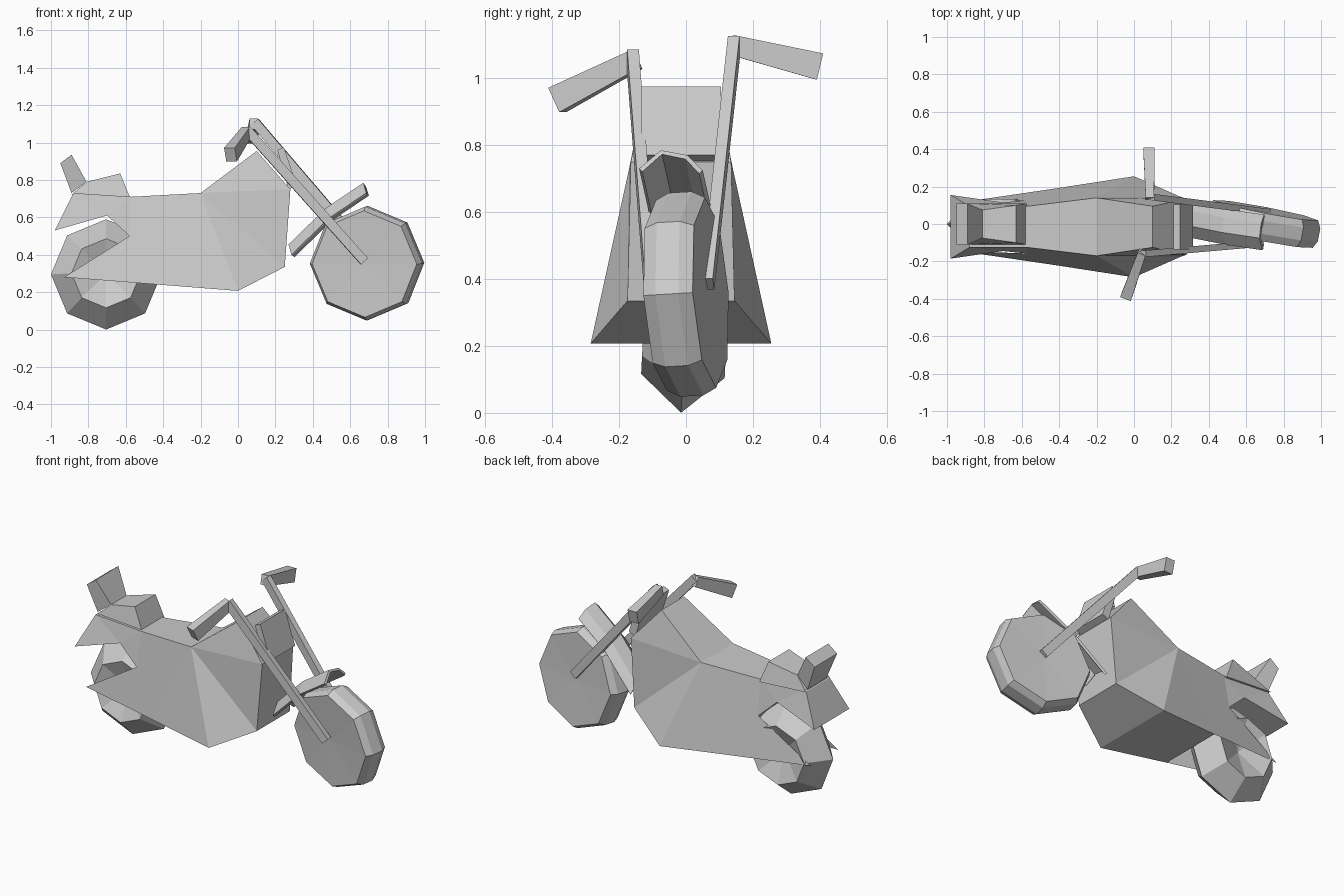
import bpy, bmesh, math
from mathutils import Vector, Matrix

cube = bpy.data.objects.get("Cube")
if cube:
    bpy.data.objects.remove(cube, do_unlink=True)

grey = bpy.data.materials.new("plain_grey")
grey.use_nodes = True
grey.diffuse_color = (0.6, 0.6, 0.6, 1)
grey.node_tree.nodes["Principled BSDF"].inputs["Base Color"].default_value = (0.6, 0.6, 0.6, 1)


def finish(name, bm, matrix=None):
    bmesh.ops.recalc_face_normals(bm, faces=bm.faces)
    mesh = bpy.data.meshes.new(name)
    bm.to_mesh(mesh)
    bm.free()
    mesh.materials.append(grey)
    ob = bpy.data.objects.new(name, mesh)
    if matrix:
        ob.matrix_world = matrix
    bpy.context.collection.objects.link(ob)
    return ob


def wheel(name, profile, matrix, sides=8):
    """Faceted lathe about the y axis; a radius of zero makes a hub point."""
    bm = bmesh.new()
    rings = []
    for y, r in profile:
        if r == 0:
            rings.append([bm.verts.new((0, y, 0))] * sides)
        else:
            angles = [math.tau * i / sides for i in range(sides)]
            rings.append([bm.verts.new((r * math.cos(a), y, r * math.sin(a))) for a in angles])
    for lower, upper in zip(rings, rings[1:]):
        for i in range(sides):
            j = (i + 1) % sides
            corners = [lower[i], lower[j], upper[j], upper[i]]
            bm.faces.new(list(dict.fromkeys(corners)))
    finish(name, bm, matrix)


def bar(name, start, end, width, height, flare=1.0):
    """Square bar between two points, optionally wider at its end."""
    start, end = Vector(start), Vector(end)
    axis = end - start
    bm = bmesh.new()
    bmesh.ops.create_cube(bm, size=1)
    for v in bm.verts:
        grow = flare if v.co.z > 0 else 1
        v.co = (v.co.x * width * grow, v.co.y * height * grow, v.co.z * axis.length)
    turn = axis.to_track_quat('Z', 'Y').to_matrix().to_4x4()
    finish(name, bm, Matrix.Translation((start + end) / 2) @ turn)


def slab(name, profile, widths, y_mid=0):
    """Side profile spanned across y, with a half width at every corner."""
    bm = bmesh.new()
    sides = [[bm.verts.new((x, y_mid + s * w, z)) for (x, z), w in zip(profile, widths)]
             for s in (-1, 1)]
    for side in sides:
        bm.faces.new(side)
    n = len(profile)
    for i in range(n):
        j = (i + 1) % n
        bm.faces.new((sides[0][i], sides[0][j], sides[1][j], sides[1][i]))
    finish(name, bm)


# Body shell: named corners of one half, mirrored across the middle
corners = {
    "tail": (-0.98, 0.17, 0.53), "rump": (-0.88, 0.11, 0.73),
    "saddle": (-0.57, 0.11, 0.71), "waist": (-0.2, 0.155, 0.73),
    "peak": (0.1, 0.11, 0.955), "head": (0.28, 0.15, 0.75),
    "chin": (0.25, 0.16, 0.335), "keel": (0, 0.27, 0.207),
    "belly": (-0.42, 0.205, 0.24), "arm": (-0.93, 0.13, 0.28),
    "hip": (-0.58, 0.142, 0.5), "arch": (-0.7, 0.13, 0.61),
}
side_faces = ["waist peak head", "waist head chin", "waist chin keel", "waist keel belly",
              "waist belly hip", "hip belly arm", "tail rump arch", "rump saddle arch",
              "saddle hip arch", "saddle waist hip"]
cross_loop = "tail rump saddle waist peak head chin keel belly hip arch tail".split()
bm = bmesh.new()
half = [{k: bm.verts.new((x, s * y - 0.015, z)) for k, (x, y, z) in corners.items()}
        for s in (-1, 1)]
for h in half:
    for face in side_faces:
        bm.faces.new([h[k] for k in face.split()])
for a, b in zip(cross_loop, cross_loop[1:]):
    bm.faces.new((half[0][a], half[0][b], half[1][b], half[1][a]))
finish("body_shell", bm)

# Seat, backrest and headlight panel
slab("seat", [(-0.89, 0.72), (-0.81, 0.79), (-0.63, 0.835), (-0.575, 0.7)],
     [0.11, 0.075, 0.1, 0.11])
slab("backrest", [(-0.89, 0.73), (-0.95, 0.89), (-0.89, 0.935), (-0.81, 0.79)],
     [0.09, 0.11, 0.11, 0.075])
slab("headlight_panel", [(0.21, 0.96), (0.245, 0.975), (0.315, 0.77), (0.27, 0.75)],
     [0.12] * 4, -0.015)

# Wheels: wide dished rear, narrow steered front
wheel("rear_wheel", [(-0.05, 0), (-0.125, 0.185), (0, 0.295), (0.125, 0.185), (0.05, 0)],
      Matrix.Translation((-0.705, 0, 0.295)) @ Matrix.Rotation(-0.05, 4, 'X'))
wheel("front_wheel", [(-0.065, 0), (-0.075, 0.285), (-0.035, 0.305),
                      (0.035, 0.305), (0.075, 0.285), (0.065, 0)],
      Matrix.Translation((0.69, 0, 0.355)) @ Matrix.Rotation(-0.19, 4, 'Z')
      @ Matrix.Rotation(0.06, 4, 'X'))

# Forks and grips, turned with the front wheel
bar("right_fork", (0.045, -0.16, 1.07), (0.675, -0.105, 0.365), 0.035, 0.05)
bar("left_fork", (0.09, 0.145, 1.11), (0.71, 0.065, 0.385), 0.035, 0.05)
bar("right_grip", (0.045, -0.15, 1.055), (-0.04, -0.385, 0.935), 0.045, 0.06, 1.35)
bar("left_grip", (0.085, 0.135, 1.1), (0.08, 0.4, 1.035), 0.045, 0.06, 1.35)

# Front mudguard: folded strip along a rising path
path = [(0.27, 0.03, 0.455), (0.47, -0.01, 0.65), (0.67, -0.04, 0.785)]
fold = [(0.015, -0.1, -0.055), (0, -0.035, 0), (0.01, 0.045, -0.015), (0.025, 0.09, -0.06)]
bm = bmesh.new()
rows = [[bm.verts.new(Vector(p) + Vector(f)) for f in fold] for p in path]
for r0, r1 in zip(rows, rows[1:]):
    for i in range(len(fold) - 1):
        bm.faces.new((r0[i], r0[i + 1], r1[i + 1], r1[i]))
guard = finish("front_mudguard", bm)
guard.modifiers.new("thickness", 'SOLIDIFY').thickness = 0.015
